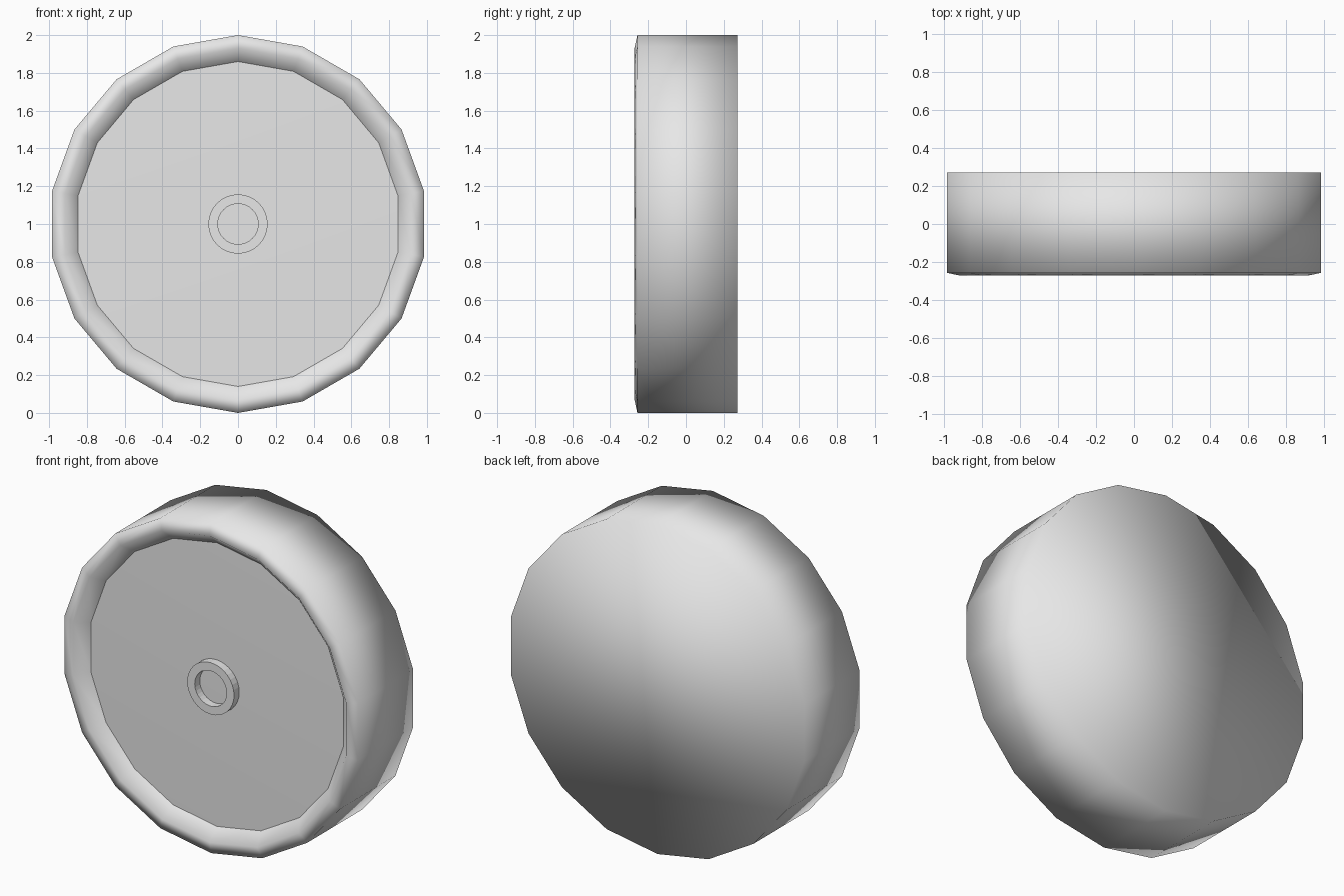
import bpy
import bmesh
from math import sin, cos, tau

cube = bpy.data.objects.get("Cube")
if cube:
    bpy.data.objects.remove(cube, do_unlink=True)

grey = bpy.data.materials.new("plain_grey")
grey.use_nodes = True
colour = (0.8, 0.8, 0.8, 1.0)
grey.diffuse_color = colour
grey.node_tree.nodes["Principled BSDF"].inputs["Base Color"].default_value = colour


def lathe(name, profile, sides, smooth, tip=None, back_cap=False):
    """Spin (radius, y) points, listed front to back, around the axle."""
    bm = bmesh.new()
    angles = [tau * i / sides for i in range(sides)]
    rings = [[bm.verts.new((r * sin(a), y, 1 + r * cos(a))) for a in angles]
             for r, y in profile]
    for a, b in zip(rings, rings[1:]):
        for i in range(sides):
            j = (i + 1) % sides
            bm.faces.new((a[i], a[j], b[j], b[i]))
    if tip is not None:
        centre = bm.verts.new((0, tip, 1))
        for i in range(sides):
            bm.faces.new((centre, rings[0][(i + 1) % sides], rings[0][i]))
    if back_cap:
        bm.faces.new(rings[-1])
    for face in bm.faces:
        face.smooth = smooth
    mesh = bpy.data.meshes.new(name)
    bm.to_mesh(mesh)
    bm.free()
    mesh.materials.append(grey)
    obj = bpy.data.objects.new(name, mesh)
    bpy.context.collection.objects.link(obj)
    return obj


SIDES = 18

# Drum with raised front lip and closed back, softly shaded throughout
lathe("wheel_body",
      [(0.86, -0.2), (0.93, -0.272), (1.0, -0.257), (1.0, 0.272)],
      SIDES, True, back_cap=True)

# Recessed, very slightly domed face
lathe("wheel_face", [(0.86, -0.2)], SIDES, True, tip=-0.215)

# Small raised ring in the middle
lathe("hub_ring",
      [(0.107, -0.205), (0.107, -0.262), (0.157, -0.262), (0.157, -0.205)],
      32, False)
